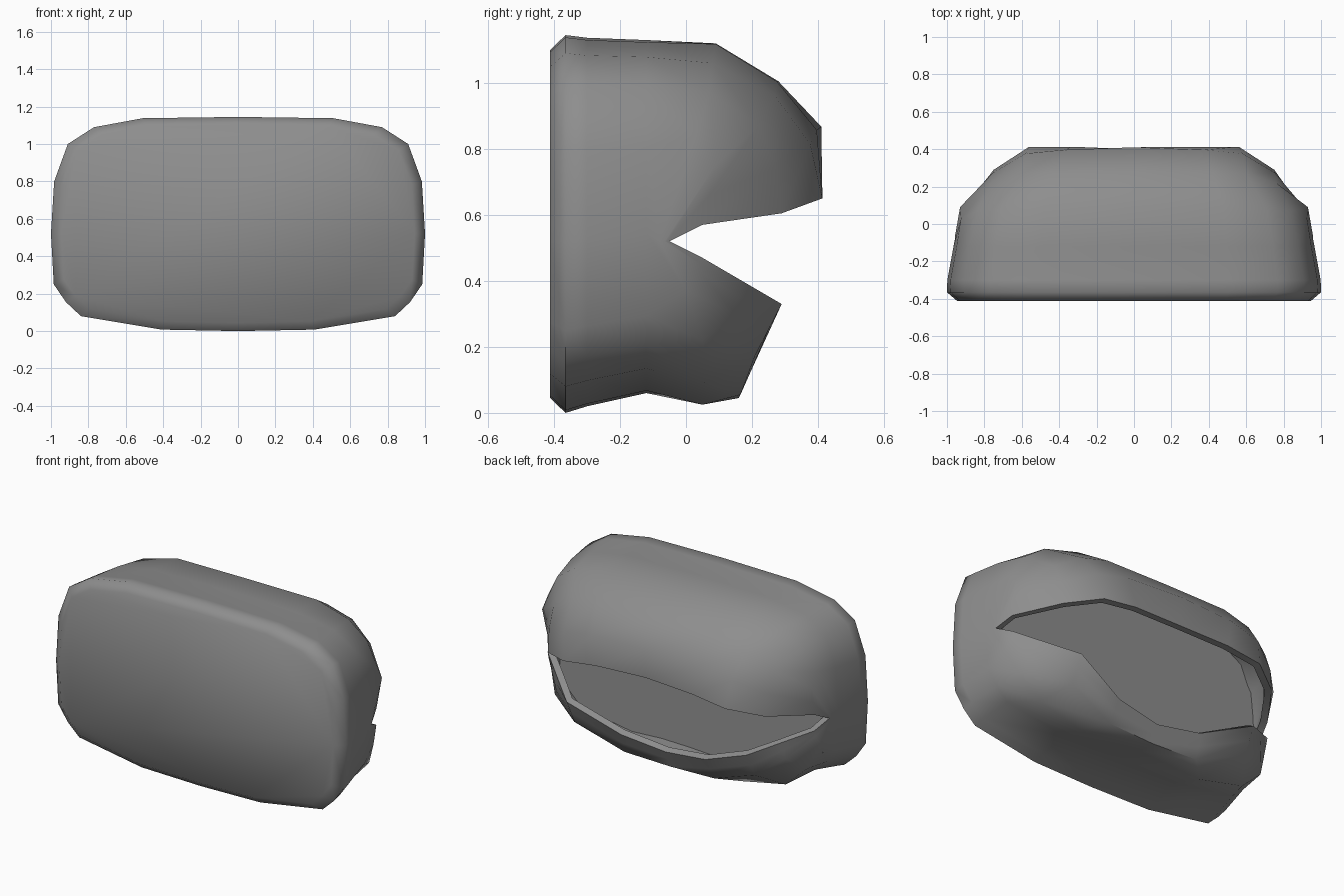
import bpy, bmesh, math
from mathutils import Vector

if "Cube" in bpy.data.objects:
    bpy.data.objects.remove(bpy.data.objects["Cube"])

# Half loops run from top centre, round the right side, to bottom centre.
outline = [(0, 1.145), (.51, 1.138), (.77, 1.09), (.91, 1.0), (.983, .8), (1, .52),
           (.985, .25), (.92, .155), (.84, .08), (.41, .008), (0, 0)]
shoulder = [(0, .09, 1.12), (.48, .09, 1.118), (.71, .08, 1.06), (.84, .07, .97),
            (.925, .03, .83), (.957, -.08, .52), (.935, .0, .37), (.87, .05, .22),
            (.73, .06, .09), (.43, .05, .025), (0, .05, .045)]
curve = [(0, .28, 1.005), (.42, .275, 1.005), (.6, .27, .96), (.76, .22, .87),
         (.93, .09, .75), (.957, -.065, .52), (.92, .04, .43), (.79, .15, .30),
         (.62, .21, .175), (.31, .165, .055), (0, .16, .045)]
lip = [(0, .40, .69), (.33, .413, .68), (.56, .413, .65), (.75, .29, .605),
       (.92, .05, .57), (.955, -.05, .52), (.92, .05, .47), (.77, .17, .40),
       (.62, .29, .33), (.29, .225, .19), (0, .20, .15)]


def section(y, sx, z0, z1, tilt=0):
    """Outline scaled to half-width sx and height range z0..z1 at depth y."""
    return [(x * sx, y - tilt * z, z0 + (z1 - z0) * z / 1.145) for x, z in outline]


def full_loop(half):
    return list(half) + [(-x, y, z) for x, y, z in half[-2:0:-1]]


def loft(name, rings, cap_end=False):
    """Skin between rings, first ring capped as the flat front."""
    bm = bmesh.new()
    loops = [[bm.verts.new(p) for p in full_loop(r)] for r in rings]
    n = len(loops[0])
    bm.faces.new(loops[0])
    if cap_end:
        bm.faces.new(loops[-1])
    for a, b in zip(loops, loops[1:]):
        for i in range(n):
            j = (i + 1) % n
            bm.faces.new((a[i], a[j], b[j], b[i]))
    bmesh.ops.recalc_face_normals(bm, faces=bm.faces[:])
    front = min(bm.faces, key=lambda f: f.calc_center_median().y)
    if not cap_end and front.normal.y > 0:
        bmesh.ops.reverse_faces(bm, faces=bm.faces[:])
    mesh = bpy.data.meshes.new(name)
    bm.to_mesh(mesh)
    bm.free()
    obj = bpy.data.objects.new(name, mesh)
    bpy.context.collection.objects.link(obj)
    mesh.materials.append(grey)
    return obj


grey = bpy.data.materials.new("dark_grey")
grey.diffuse_color = (.27, .27, .27, 1)
grey.use_nodes = True
grey.node_tree.nodes["Principled BSDF"].inputs["Base Color"].default_value = grey.diffuse_color

# Bulge between the rear curve and the opening, stronger at the top
brow = []
for i, (c, l) in enumerate(zip(curve, lip)):
    p = (Vector(c) + Vector(l)) / 2
    p.y += .07 * max(0, 1 - i / 4)
    p.z += .02 * max(0, 1 - i / 4)
    brow.append(tuple(p))

# Hollow shell: flat front plate, lofted sides, open back
shell = loft("visor_shell", [
    section(-.412, .945, .045, 1.1), section(-.365, 1, 0, 1.145),
    section(-.30, .998, .02, 1.137), section(-.12, .965, .06, 1.13),
    shoulder, curve, brow, lip])
wall = shell.modifiers.new("wall", 'SOLIDIFY')
wall.thickness = .04
wall.offset = -1

# Flat panel closing the inside, its rim buried in the shell wall
loft("inner_panel", [section(-.06, .93, .075, 1.1, .05),
                     section(-.03, .93, .075, 1.1, .05)], cap_end=True)

bpy.context.view_layer.objects.active = shell
shell.select_set(True)
bpy.ops.object.modifier_apply(modifier="wall")
bpy.ops.object.shade_smooth_by_angle(angle=math.radians(60))
